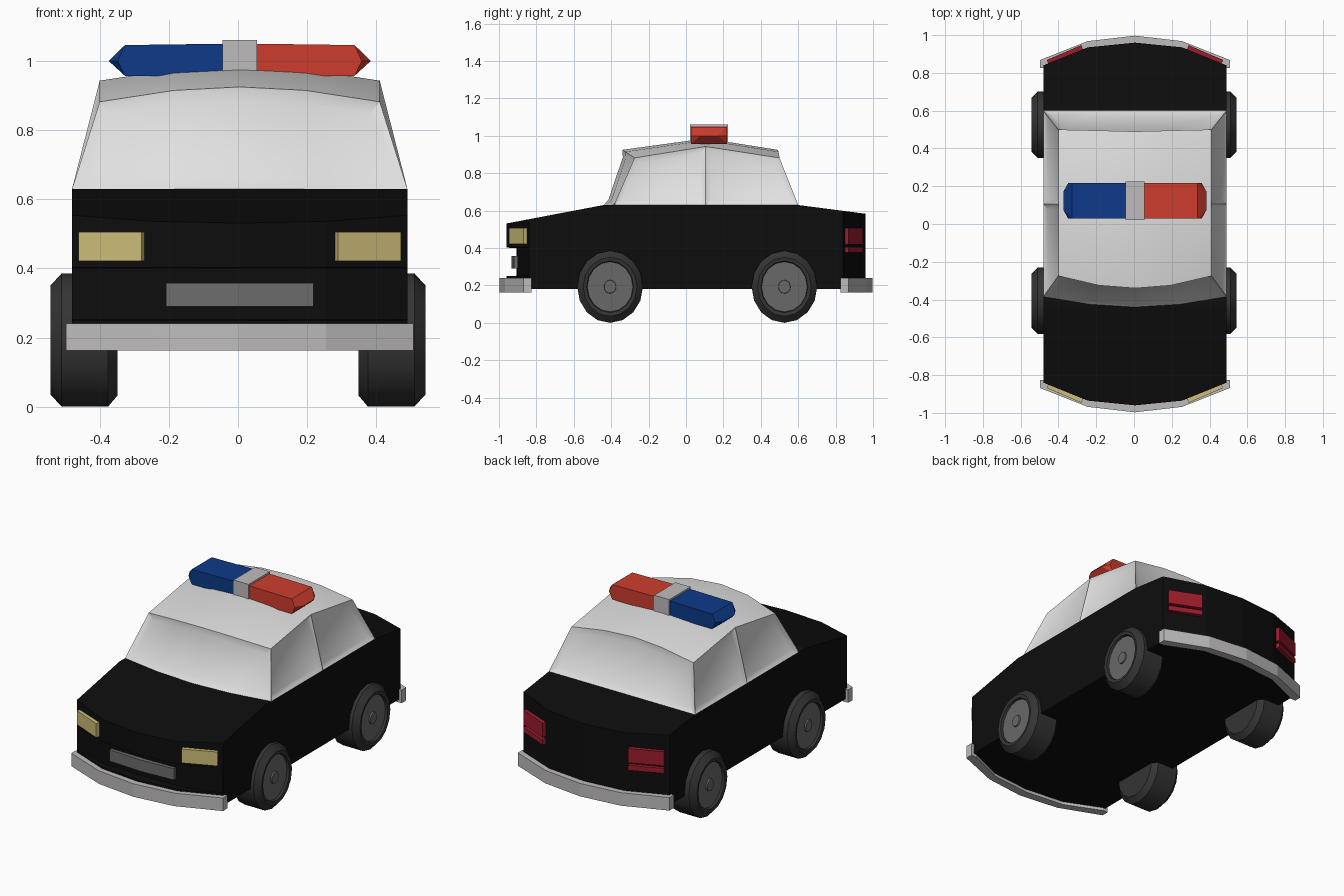
import bpy
import bmesh
from math import cos, sin, pi, radians

if "Cube" in bpy.data.objects:
    bpy.data.objects.remove(bpy.data.objects["Cube"])

SHIFT = 0.005  # the bodywork sits slightly to the left of the axles


def material(name, r, g, b):
    m = bpy.data.materials.new(name)
    m.use_nodes = True
    m.diffuse_color = (r, g, b, 1)
    bsdf = next(n for n in m.node_tree.nodes if n.type == 'BSDF_PRINCIPLED')
    bsdf.inputs["Base Color"].default_value = (r, g, b, 1)
    bsdf.inputs["Roughness"].default_value = 0.6
    return m


BLACK = material("black paint", 0.004, 0.004, 0.004)
WHITE = material("white paint", 0.75, 0.75, 0.75)
SILVER = material("silver trim", 0.52, 0.5, 0.51)
GRILLE = material("grille grey", 0.15, 0.15, 0.15)
CREAM = material("headlight cream", 0.62, 0.51, 0.19)
CRIMSON = material("tail light crimson", 0.34, 0.012, 0.025)
RED = material("beacon red", 0.62, 0.045, 0.027)
BLUE = material("beacon blue", 0.004, 0.042, 0.25)
RUBBER = material("tyre rubber", 0.035, 0.035, 0.035)
HUB = material("hub grey", 0.14, 0.14, 0.14)


def finish(name, bm, mats, shift=SHIFT, smooth=False):
    """Turn a bmesh into a named object with its materials."""
    bmesh.ops.recalc_face_normals(bm, faces=bm.faces[:])
    mesh = bpy.data.meshes.new(name)
    bm.to_mesh(mesh)
    bm.free()
    for m in mats:
        mesh.materials.append(m)
    ob = bpy.data.objects.new(name, mesh)
    ob.location.x = shift
    bpy.context.collection.objects.link(ob)
    if smooth:
        bpy.ops.object.select_all(action='DESELECT')
        ob.select_set(True)
        bpy.context.view_layer.objects.active = ob
        bpy.ops.object.shade_smooth_by_angle(angle=radians(30))
    return ob


def prism(name, plan, z0, z1, mat):
    """Extrude a plan outline from z0 to z1."""
    bm = bmesh.new()
    low = [bm.verts.new((x, y, z0)) for x, y in plan]
    high = [bm.verts.new((x, y, z1)) for x, y in plan]
    bm.faces.new(low)
    bm.faces.new(high)
    n = len(plan)
    for i in range(n):
        j = (i + 1) % n
        bm.faces.new((low[i], low[j], high[j], high[i]))
    return finish(name, bm, [mat])


def mirrored(half):
    """Complete an open left-hand path (from outside to centre) on the right."""
    return half + [(-x, y) for x, y in reversed(half) if x]


def loft(bm, rings, closed):
    """Skin neighbouring rings of vertices with quads, listed per strip."""
    n = len(rings[0])
    grid = []
    for a, b in zip(rings, rings[1:]):
        grid.append([bm.faces.new((a[k], a[(k + 1) % n], b[(k + 1) % n], b[k]))
                     for k in range(n if closed else n - 1)])
    return grid


# Lower body: side profile lofted across the bowed nose and tail
bm = bmesh.new()
rings = []
for x, end, recess in ((-0.485, 0.84, 0), (-0.25, 0.935, 0.035), (0, 0.96, 0.055),
                       (0.25, 0.935, 0.035), (0.485, 0.84, 0)):
    hood = 0.63 - 0.19 * (end - 0.44)
    trunk = 0.63 - 0.13 * (end - 0.6)
    side = [(-end, 0.18), (-end, 0.25), (recess - end, 0.252), (recess - end, 0.4),
            (-end, 0.402), (-end, hood), (-0.44, 0.63), (0.6, 0.63),
            (end, trunk), (end, 0.18)]
    rings.append([bm.verts.new((x, y, z)) for y, z in side])
loft(bm, rings, True)
bm.faces.new(rings[0])
bm.faces.new(rings[-1])
bmesh.ops.remove_doubles(bm, verts=bm.verts[:], dist=0.0001)
finish("lower_body", bm, [BLACK])

# Cabin: windscreen, two roof panels and rear window across five columns
bm = bmesh.new()
rings = []
for s, base_x, top_x, front, top_front, rear, crown in (
        (-1, 0.485, 0.405, -0.385, -0.275, 0.5, 0),
        (-1, 0.24, 0.19, -0.425, -0.325, 0.495, 0.033),
        (1, 0, 0, -0.44, -0.34, 0.49, 0.043),
        (1, 0.24, 0.19, -0.425, -0.325, 0.495, 0.033),
        (1, 0.485, 0.405, -0.385, -0.275, 0.5, 0)):
    rings.append([bm.verts.new(p) for p in (
        (s * base_x, front, 0.63), (s * top_x, top_front, 0.882 + crown),
        (s * top_x, 0.105, 0.943 + crown), (s * top_x, rear, 0.882 + crown),
        (s * base_x, 0.6, 0.63))])
strips = loft(bm, rings, False)
doors = []
for ring in (rings[0], rings[-1]):
    sill = bm.verts.new((ring[0].co.x, 0.105, 0.63))
    doors.append(bm.faces.new((ring[0], ring[1], ring[2], sill)))
    doors.append(bm.faces.new((sill, ring[2], ring[3], ring[4])))
bmesh.ops.recalc_face_normals(bm, faces=bm.faces[:])
# Recessed windows
bmesh.ops.inset_individual(bm, faces=doors, thickness=0.028, depth=-0.015,
                           use_even_offset=True)
for k in (0, 3):
    bmesh.ops.inset_region(bm, faces=[strip[k] for strip in strips], thickness=0.036,
                           depth=-0.015, use_even_offset=True, use_boundary=True)
finish("cabin", bm, [WHITE], smooth=True)

# Bumpers, wrapped around the nose and tail
outer = [(0.503, -0.825), (0.503, -0.868), (0.25, -0.968), (0, -0.997)]
inner = [(0.47, -0.825), (0.25, -0.92), (0, -0.945)]
band = mirrored(outer) + mirrored(inner)[::-1]
prism("front_bumper", band, 0.162, 0.24, SILVER)
prism("rear_bumper", [(x, -y) for x, y in band], 0.162, 0.24, SILVER)

# Grille in the nose recess
prism("grille", [(0.213, -0.92), (0, -0.932), (-0.213, -0.92),
                 (-0.213, -0.88), (0.213, -0.88)], 0.29, 0.358, GRILLE)

# Headlights and two-tier tail lights
lamp = [(0.27, -0.91), (0.284, -0.947), (0.467, -0.868), (0.452, -0.835)]
for side, s in (("left", 1), ("right", -1)):
    front = [(s * x, y) for x, y in lamp]
    back = [(s * x, -y) for x, y in lamp]
    prism(side + "_headlight", front, 0.422, 0.506, CREAM)
    prism(side + "_tail_light", back, 0.42, 0.506, CRIMSON)
    prism(side + "_reverse_light", back, 0.375, 0.405, CRIMSON)

# Roof beacons with wedge-shaped ends
for name, s, mat in (("blue_beacon", -1, BLUE), ("red_beacon", 1, RED)):
    bm = bmesh.new()
    for y, tip_y in ((0.028, 0.075), (0.218, 0.171)):
        for x, z in ((0.04, 0.957), (0.04, 1.05), (0.332, 0.957),
                     (0.332, 1.046), (0.353, 1.0)):
            bm.verts.new((s * x, y, z))
        bm.verts.new((s * 0.379, tip_y, 1.0))
    bmesh.ops.convex_hull(bm, input=bm.verts[:])
    bmesh.ops.dissolve_limit(bm, angle_limit=radians(2), verts=bm.verts[:],
                             edges=bm.edges[:])
    finish(name, bm, [mat])
prism("beacon_mount", [(-0.05, 0.022), (0.05, 0.022), (0.05, 0.224), (-0.05, 0.224)],
      0.96, 1.06, SILVER)

# Wheels: lathed tyre and hub, radius and sideways position
SIDES = 16
profile = [(0.16, 0.348), (0.193, 0.376), (0.193, 0.51), (0.158, 0.542),
           (0.138, 0.538), (0.134, 0.524), (0.036, 0.524), (0.034, 0.532)]
for end, y in (("front", -0.406), ("rear", 0.526)):
    for side, s in (("left", 1), ("right", -1)):
        bm = bmesh.new()
        rings = []
        for r, x in profile:
            rings.append([bm.verts.new((s * x, y + 0.91 * r * sin(2 * pi * k / SIDES),
                                        0.193 + r * cos(2 * pi * k / SIDES)))
                          for k in range(SIDES)])
        grid = loft(bm, rings, True)
        bm.faces.new(rings[0])
        cap = bm.faces.new(rings[-1])
        for face in sum(grid[5:], [cap]):
            face.material_index = 1
        finish(end + "_" + side + "_wheel", bm, [RUBBER, HUB], shift=0, smooth=True)
